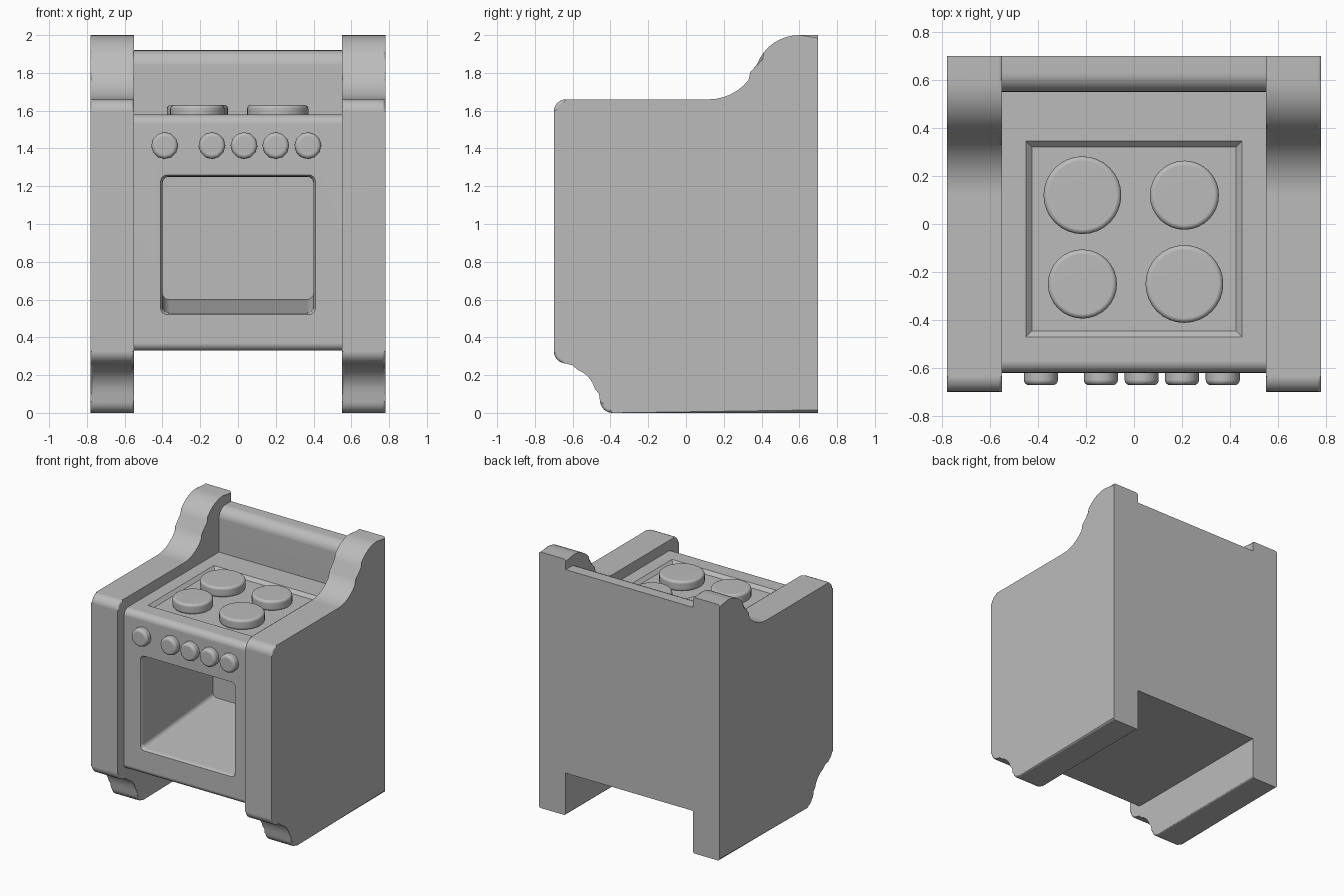
import bpy, bmesh
from math import radians, sin, cos, pi
from mathutils import Matrix, Vector

default = bpy.data.objects.get("Cube")
if default:
    bpy.data.objects.remove(default)

grey = bpy.data.materials.new("light grey")
grey.use_nodes = True
COLOUR = (0.5, 0.5, 0.5, 1)
grey.diffuse_color = COLOUR
grey.node_tree.nodes["Principled BSDF"].inputs["Base Color"].default_value = COLOUR


def finish(bm, name):
    bmesh.ops.recalc_face_normals(bm, faces=bm.faces[:])
    mesh = bpy.data.meshes.new(name)
    bm.to_mesh(mesh)
    bm.free()
    mesh.materials.append(grey)
    ob = bpy.data.objects.new(name, mesh)
    bpy.context.collection.objects.link(ob)
    return ob


def smooth(ob):
    bpy.ops.object.select_all(action='DESELECT')
    ob.select_set(True)
    bpy.context.view_layer.objects.active = ob
    bpy.ops.object.shade_smooth_by_angle(angle=radians(32))
    mod = ob.modifiers.new("even shading", 'WEIGHTED_NORMAL')
    mod.keep_sharp = True


def arc(cx, cy, r, start, end, n=6):
    angles = [radians(start + (end - start) * i / n) for i in range(n + 1)]
    return [(cx + r * cos(a), cy + r * sin(a)) for a in angles]


def loft(rings, name):
    """Skin a stack of equal rings and cap both ends."""
    bm = bmesh.new()
    loops = [[bm.verts.new(p) for p in ring] for ring in rings]
    for a, b in zip(loops, loops[1:]):
        for i in range(len(a)):
            j = (i + 1) % len(a)
            bm.faces.new((a[i], a[j], b[j], b[i]))
    bm.faces.new(loops[0])
    bm.faces.new(loops[-1])
    return bm, name


def extrude_x(profile, x0, x1, name):
    return loft([[(x, y, z) for y, z in profile] for x in (x0, x1)], name)


def rounded_rect(x0, x1, z0, z1, r):
    return (arc(x1 - r, z1 - r, r, 0, 90, 4) + arc(x0 + r, z1 - r, r, 90, 180, 4)
            + arc(x0 + r, z0 + r, r, 180, 270, 4) + arc(x1 - r, z0 + r, r, 270, 360, 4))


def cut(ob, cutter):
    mod = ob.modifiers.new("cut", 'BOOLEAN')
    mod.operation = 'DIFFERENCE'
    mod.solver = 'EXACT'
    mod.object = cutter
    bpy.context.view_layer.objects.active = ob
    bpy.ops.object.modifier_apply(modifier=mod.name)
    bpy.data.objects.remove(cutter)


def rounded_disc(name, radius, depth, sides, bevel, matrix):
    bm = bmesh.new()
    bmesh.ops.create_cone(bm, cap_ends=True, segments=sides, radius1=radius,
                          radius2=radius, depth=depth)
    rims = [e for e in bm.edges if abs(e.verts[0].co.z - e.verts[1].co.z) < 0.001]
    bmesh.ops.bevel(bm, geom=rims, offset=bevel, segments=4, profile=0.5, affect='EDGES')
    bm.transform(matrix)
    smooth(finish(bm, name))


# Body: oven block and raised backsplash in one profile
BACK = 0.70
body_profile = ([(BACK, 0.33)] + arc(-0.58, 0.37, 0.04, 270, 180)
                + arc(-0.57, 1.53, 0.05, 180, 90) + [(0.55, 1.58)]
                + arc(0.63, 1.84, 0.08, 180, 90) + [(BACK, 1.92)])
body = finish(*extrude_x(body_profile, -0.55, 0.55, "oven_body"))

# Deep oven cavity with an eased rim and a floor that rises to the back
cavity = []
for y, grow, floor in ((-0.65, 0.035, 0.53), (-0.62, 0.01, 0.53),
                       (-0.605, 0.002, 0.53), (-0.59, 0, 0.53), (0.26, 0, 0.60)):
    outline = rounded_rect(-0.4 - grow, 0.4 + grow, floor - grow, 1.25 + grow, 0.035)
    cavity.append([(x, y, z) for x, z in outline])
cut(body, finish(*loft(cavity, "cavity_cutter")))

# Shallow sloped tray in the hob
tray = []
for z, inset in ((1.60, -0.02), (1.58, 0), (1.555, 0.025)):
    x, y0, y1 = 0.45 - inset, -0.47 + inset, 0.345 - inset
    tray.append([(-x, y0, z), (x, y0, z), (x, y1, z), (-x, y1, z)])
cut(body, finish(*loft(tray, "tray_cutter")))
smooth(body)

# Side panels: foot notch at the front, swept rise at the back
side_profile = ([(BACK, 0.0)] + arc(-0.39, 0.065, 0.065, 270, 185)
                + arc(-0.63, 0.085, 0.17, 5, 80, 7)
                + arc(-0.635, 0.327, 0.065, 262, 180)
                + arc(-0.635, 1.595, 0.065, 180, 90)
                + arc(0.12, 1.93, 0.27, 270, 330, 7)
                + arc(0.60, 1.76, 0.24, 150, 90, 7) + [(BACK, 2.0)])
for side, name in ((-1, "right_side_panel"), (1, "left_side_panel")):
    bm, name = extrude_x(side_profile, side * 0.55, side * 0.78, name)
    rims = [e for e in bm.edges
            if abs(e.verts[0].co.x - e.verts[1].co.x) < 0.001
            and min(v.co.y for v in e.verts) < BACK - 0.001]
    bmesh.ops.bevel(bm, geom=rims, offset=0.06, segments=6, profile=0.5,
                    affect='EDGES', clamp_overlap=True)
    smooth(finish(bm, name))

# Hob plates, large and small on the diagonals
for i, (x, y, r) in enumerate(((-0.215, 0.12, 0.162), (0.21, 0.12, 0.144),
                               (-0.215, -0.25, 0.144), (0.21, -0.25, 0.162))):
    rounded_disc(f"hob_plate_{i + 1}", r, 0.08, 32, 0.02,
                 Matrix.Translation((x, y, 1.59)))

# Control knobs, one set apart from the other four
for i, x in enumerate((-0.388, -0.138, 0.032, 0.2, 0.37)):
    rounded_disc(f"knob_{i + 1}", 0.071, 0.09, 12, 0.022,
                 Matrix.Translation((x, -0.627, 1.415)) @ Matrix.Rotation(pi / 2, 4, 'X'))
